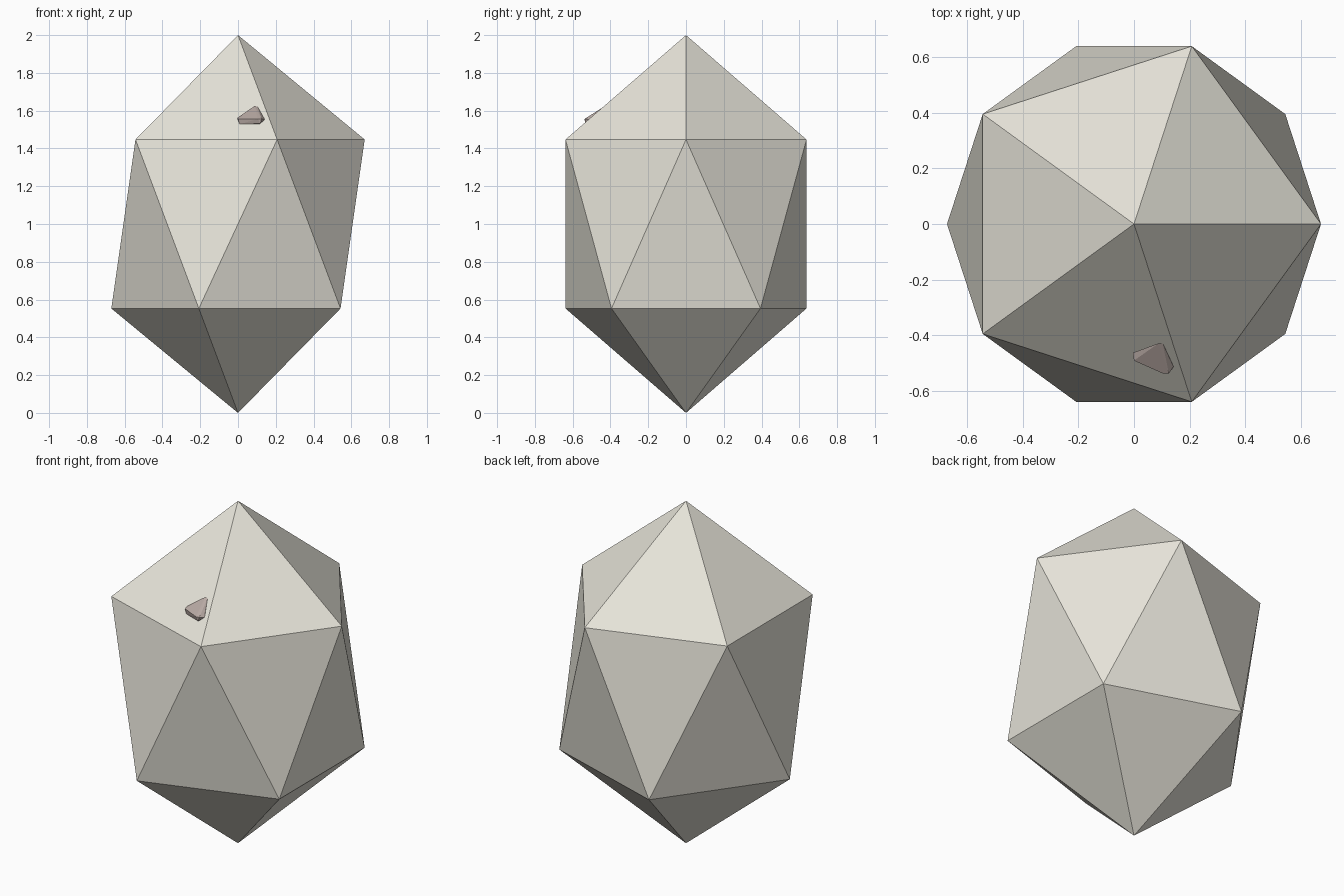
import bpy, bmesh

if "Cube" in bpy.data.objects:
    bpy.data.objects.remove(bpy.data.objects["Cube"])


def paint(obj, name, color):
    mat = bpy.data.materials.new(name)
    mat.diffuse_color = (*color, 1)
    mat.use_nodes = True
    mat.node_tree.nodes["Principled BSDF"].inputs["Base Color"].default_value = mat.diffuse_color
    obj.data.materials.append(mat)


# Egg-shaped body: 20-sided ball stretched upwards, flat faces
bpy.ops.mesh.primitive_ico_sphere_add(subdivisions=1, radius=1)
body = bpy.context.object
body.name = "faceted_body"
for v in body.data.vertices:
    v.co = (v.co.x * 0.75, v.co.y * 0.75, v.co.z + 1)
paint(body, "pale_stone", (0.80, 0.78, 0.70))

# Small chip half sunk into the upper front face: hull with blunted corners
points = [
    (0.088, -0.428, 1.625), (0.103, -0.428, 1.622),   # top tip
    (-0.004, -0.462, 1.562), (0.0, -0.490, 1.557),    # left end
    (0.105, -0.537, 1.556), (0.125, -0.536, 1.557),   # front ridge
    (0.142, -0.512, 1.553), (0.136, -0.498, 1.562),   # right end
    (0.008, -0.488, 1.528), (0.118, -0.534, 1.532),   # lower edge
    (0.045, -0.445, 1.505), (0.085, -0.450, 1.505),   # sunken base
]
bm = bmesh.new()
for p in points:
    bm.verts.new(p)
hull = bmesh.ops.convex_hull(bm, input=bm.verts)
spare = {g for g in hull["geom_interior"] + hull["geom_unused"]
         if isinstance(g, bmesh.types.BMVert)}
bmesh.ops.delete(bm, geom=list(spare), context='VERTS')
bmesh.ops.recalc_face_normals(bm, faces=bm.faces)
mesh = bpy.data.meshes.new("surface_chip")
bm.to_mesh(mesh)
bm.free()
chip = bpy.data.objects.new("surface_chip", mesh)
bpy.context.collection.objects.link(chip)
paint(chip, "brown_stone", (0.48, 0.40, 0.37))
